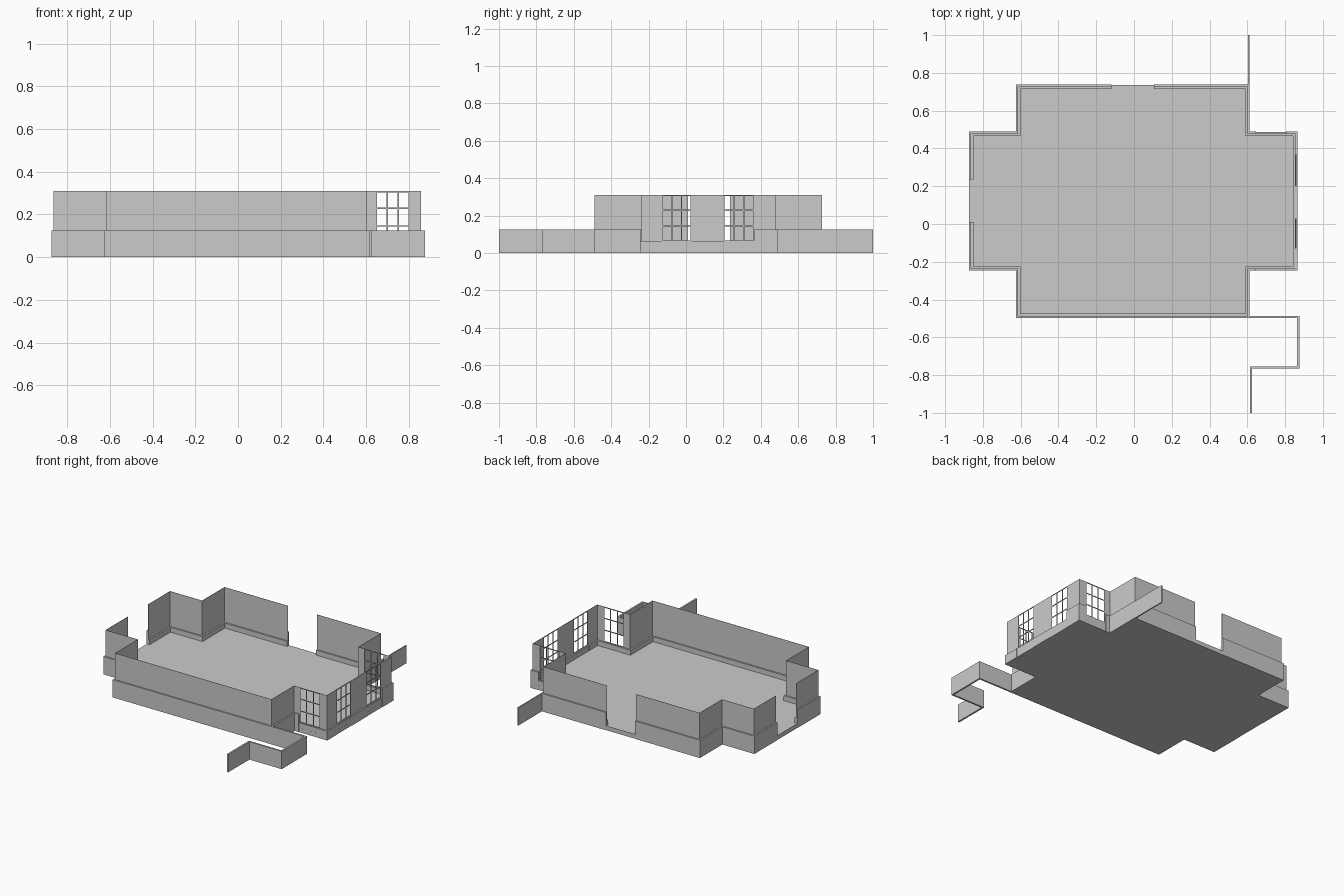
import bpy, bmesh
from mathutils import Vector

if "Cube" in bpy.data.objects:
    bpy.data.objects.remove(bpy.data.objects["Cube"])

wall_mat = bpy.data.materials.new("plain_grey")
wall_mat.diffuse_color = (0.6, 0.6, 0.6, 1)
wall_mat.use_nodes = True
wall_mat.node_tree.nodes["Principled BSDF"].inputs["Base Color"].default_value = wall_mat.diffuse_color

FLOOR, SILL, BASE, TOP = 0.03, 0.065, 0.125, 0.31


def finish(name, bm):
    bmesh.ops.recalc_face_normals(bm, faces=bm.faces)
    me = bpy.data.meshes.new(name)
    bm.to_mesh(me)
    bm.free()
    me.materials.append(wall_mat)
    ob = bpy.data.objects.new(name, me)
    bpy.context.collection.objects.link(ob)
    return ob


def side_points(path, d):
    """Offset an open path to its right (outward) by d, with mitred corners."""
    pts = [Vector(p) for p in path]
    dirs = [(b - a).normalized() for a, b in zip(pts, pts[1:])]
    norms = [Vector((v.y, -v.x)) for v in dirs]
    out = [pts[0] + norms[0] * d]
    for p, n1, n2 in zip(pts[1:-1], norms, norms[1:]):
        out.append(p + (n1 + n2) * d)      # right-angle mitre
    out.append(pts[-1] + norms[-1] * d)
    return out


def strip(name, path, d_out, d_in, z0, z1):
    """Wall that follows a path, from offset d_in to offset d_out."""
    bm = bmesh.new()
    right, left = side_points(path, d_out), side_points(path, d_in)
    rings = [[bm.verts.new((p.x, p.y, z)) for p, z in
              ((r, z0), (r, z1), (l, z1), (l, z0))] for r, l in zip(right, left)]
    for a, b in zip(rings, rings[1:]):
        for i in range(4):
            j = (i + 1) % 4
            bm.faces.new((a[i], a[j], b[j], b[i]))
    bm.faces.new(rings[0])
    bm.faces.new(rings[-1])
    return finish(name, bm)


def box(bm, lo, hi):
    vs = bmesh.ops.create_cube(bm, size=1)["verts"]
    for v in vs:
        v.co = [lo[i] + (v.co[i] + 0.5) * (hi[i] - lo[i]) for i in range(3)]


# wall centre lines
XL, XR, YF, YB = -0.614, 0.601, -0.487, 0.727      # main room
WL, WR, WF, WB = -0.863, 0.855, -0.236, 0.478      # side wings

# floor slab
outline = [(WL, WF), (XL, WF), (XL, YF), (XR, YF), (XR, WF), (WR, WF),
           (WR, WB), (XR, WB), (XR, YB), (XL, YB), (XL, WB), (WL, WB)]
loop = [outline[-1]] + outline + [outline[0]]
edge = side_points(loop, 0.0095)[1:-1]
bm = bmesh.new()
face = bm.faces.new([bm.verts.new((p.x, p.y, 0)) for p in edge])
ext = bmesh.ops.extrude_face_region(bm, geom=[face])
for v in ext["geom"]:
    if isinstance(v, bmesh.types.BMVert):
        v.co.z = FLOOR
finish("floor_slab", bm)

# wall runs between the doors and windows, each with its plinth height
runs = {
    "front": ([(WL, 0.01), (WL, WF), (XL, WF), (XL, YF), (XR, YF), (XR, WF),
               (0.645, WF)], BASE),
    "front_corner": ([(0.805, WF), (WR, WF), (WR, -0.13)], SILL),
    "window_pier": ([(WR, 0.03), (WR, 0.2)], SILL),
    "back_corner": ([(WR, 0.365), (WR, WB), (0.805, WB)], BASE),
    "back_right": ([(0.645, WB), (XR, WB), (XR, YB), (0.105, YB)], BASE),
    "back_left": ([(-0.12, YB), (XL, YB), (XL, WB), (WL, WB), (WL, 0.235)], BASE),
}
for name, (path, height) in runs.items():
    strip(name + "_plinth", path, 0.011, 0, 0, height)
    strip(name + "_skirting", path, 0, -0.012, 0, SILL)
    strip(name + "_wall", path, 0.001, -0.001, SILL, TOP)

# sill under the wing windows
strip("window_sill", [(XR, WF), (WR, WF), (WR, WB), (XR, WB)], 0.009, -0.011, 0, SILL)

# loose low walls outside
strip("front_low_wall", [(XR, -0.492), (0.870, -0.492), (0.870, -0.76),
                         (0.619, -0.76), (0.619, -1.0)], 0.006, -0.006, 0, BASE)
strip("back_low_wall", [(0.607, 0.737), (0.607, 1.0)], 0.004, -0.004, 0, BASE)


# window grids: four uprights and four rails
def window(name, axis, start, end, across):
    bm = bmesh.new()
    w, t = 0.003, 0.0015

    def bar(a0, a1, z0, z1):
        lo, hi = [0, 0, z0], [0, 0, z1]
        lo[axis], hi[axis] = a0, a1
        lo[1 - axis], hi[1 - axis] = across - t, across + t
        box(bm, lo, hi)

    for i in range(4):
        c = start + w + (end - start - 2 * w) * i / 3
        bar(c - w, c + w, SILL, TOP)
    for z in (SILL, 0.146, 0.229, TOP - w):
        bar(start, end, z - w, z + w)
    finish(name, bm)


window("front_window", 0, 0.645, 0.805, WF)
window("back_window", 0, 0.645, 0.805, WB)
window("side_window_front", 1, -0.13, 0.03, WR)
window("side_window_back", 1, 0.2, 0.365, WR)
